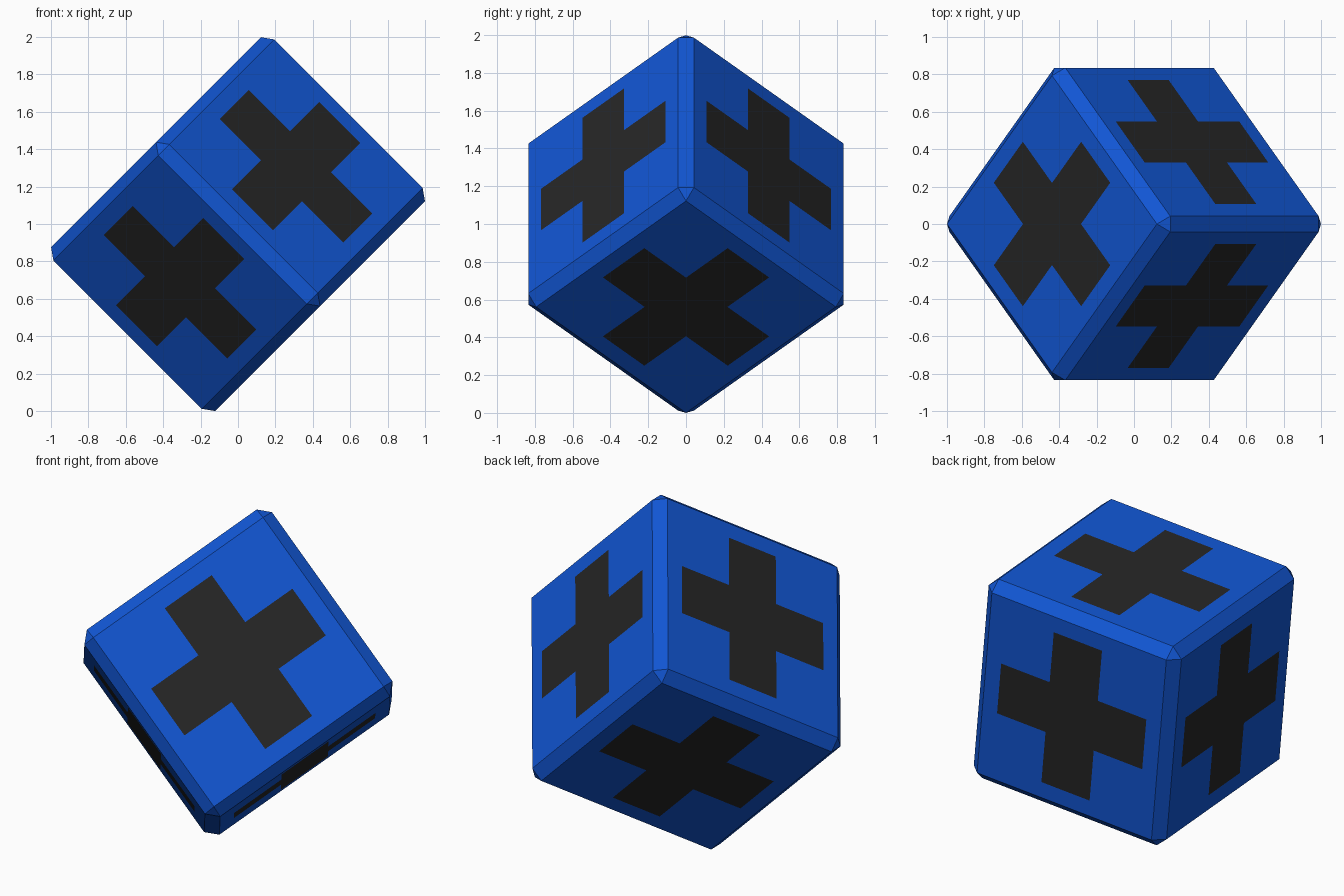
import bpy
import bmesh
from mathutils import Matrix, Vector

if "Cube" in bpy.data.objects:
    bpy.data.objects.remove(bpy.data.objects["Cube"])

HALF = 0.62       # half width of the cube
CHAMFER = 0.059   # chamfer inset
ARM = 0.467       # half length of the cross
BAR = 0.155       # half width of a cross bar


def material(name, colour):
    mat = bpy.data.materials.new(name)
    mat.diffuse_color = (*colour, 1.0)
    mat.use_nodes = True
    mat.node_tree.nodes["Principled BSDF"].inputs["Base Color"].default_value = mat.diffuse_color
    return mat


# Chamfered cube
bm = bmesh.new()
bmesh.ops.create_cube(bm, size=2 * HALF)
bmesh.ops.bevel(bm, geom=bm.edges[:], offset=CHAMFER, offset_type='OFFSET',
                segments=1, profile=0.5, affect='EDGES')

# Cut lines that outline a cross on every side
for axis in range(3):
    normal = Vector([float(i == axis) for i in range(3)])
    for d in (-ARM, -BAR, BAR, ARM):
        bmesh.ops.bisect_plane(bm, geom=bm.verts[:] + bm.edges[:] + bm.faces[:],
                               plane_co=normal * d, plane_no=normal)

# Black crosses: cells inside either bar of a flat side
bm.normal_update()
for f in bm.faces:
    sizes = sorted(abs(v) for v in f.calc_center_median())
    on_side = max(abs(v) for v in f.normal) > 0.99
    f.material_index = int(on_side and sizes[0] < BAR and sizes[1] < ARM)
    f.smooth = False

# Tip the cube so one edge faces the front and it rests on a corner
s = 0.5 ** 0.5
axes = Matrix(((0.5, 0.5, s), (s, -s, 0.0), (0.5, 0.5, -s)))
bm.transform(axes.to_4x4())
bmesh.ops.recalc_face_normals(bm, faces=bm.faces[:])
low = min(v.co.z for v in bm.verts)
bmesh.ops.translate(bm, verts=bm.verts[:], vec=(0, 0, -low))

mesh = bpy.data.meshes.new("crossed_cube")
bm.to_mesh(mesh)
bm.free()
mesh.materials.append(material("blue", (0.0056, 0.092, 0.65)))
mesh.materials.append(material("black", (0.019, 0.019, 0.019)))
cube = bpy.data.objects.new("crossed_cube", mesh)
bpy.context.collection.objects.link(cube)
